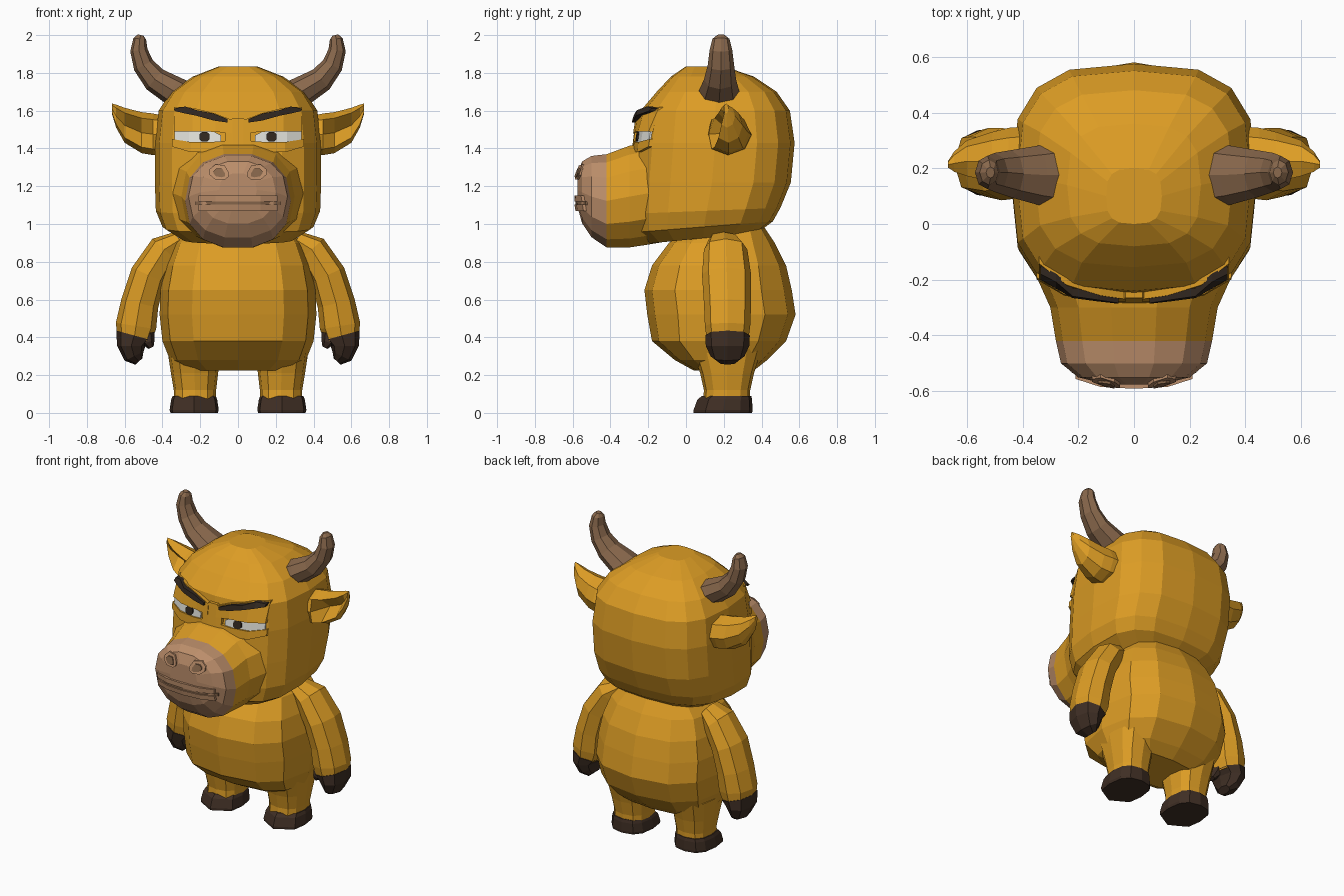
import bpy, math
from mathutils import Vector
from mathutils.bvhtree import BVHTree
import bmesh


def material(name, rgb):
    m = bpy.data.materials.new(name)
    m.diffuse_color = (*rgb, 1)
    return m


HIDE = material("golden hide", (0.72, 0.335, 0.018))
SNOUT = material("snout pink", (0.50, 0.27, 0.145))
HORN = material("horn brown", (0.25, 0.138, 0.072))
HOOF = material("hoof brown", (0.050, 0.028, 0.018))
WHITE = material("eye white", (0.75, 0.75, 0.70))
DARK = material("dark brown", (0.03, 0.02, 0.014))


def spow(v, p):
    return math.copysign(abs(v) ** p, v)


def ring(c, u, v, n=12, e=2.0):
    """Rounded-square cross-section around c spanned by vectors u and v."""
    c, u, v = Vector(c), Vector(u), Vector(v)
    out = []
    for i in range(n):
        a = 2 * math.pi * i / n
        out.append(c + u * spow(math.cos(a), 2 / e) + v * spow(math.sin(a), 2 / e))
    return out


def loft(name, rings, mat, mirror=False):
    """Skin a list of rings, cap both ends; optionally mirror across x."""
    bm = bmesh.new()
    rows = [[bm.verts.new(p) for p in r] for r in rings]
    n = len(rows[0])
    for a, b in zip(rows, rows[1:]):
        for i in range(n):
            j = (i + 1) % n
            bm.faces.new((a[i], a[j], b[j], b[i]))
    bm.faces.new(rows[0][::-1])
    bm.faces.new(rows[-1])
    bmesh.ops.recalc_face_normals(bm, faces=bm.faces[:])
    me = bpy.data.meshes.new(name)
    bm.to_mesh(me)
    bm.free()
    me.materials.append(mat)
    ob = bpy.data.objects.new(name, me)
    bpy.context.collection.objects.link(ob)
    if mirror:
        ob.modifiers.new("mirror", 'MIRROR').use_mirror_merge = False
    return ob


def level(z, yf, yb, hw, tilt=0, n=12, e=2.6, x=0):
    """Horizontal ring from front yf to back yb, half width hw."""
    d = (yb - yf) / 2
    return ring((x, (yf + yb) / 2, z), (hw, 0, 0), (0, d, tilt * d), n, e)


def tube(name, path, mat, n=8, e=2.0):
    """Mirrored limb along (x, y, z, depth radius, side radius) stations."""
    rings = []
    for i, (x, y, z, ry, rs) in enumerate(path):
        a, b = path[max(i - 1, 0)], path[min(i + 1, len(path) - 1)]
        t = Vector((b[0] - a[0], 0, b[2] - a[2])).normalized()
        rings.append(ring((x, y, z), (-t.z * rs, 0, t.x * rs), (0, ry, 0), n, e))
    return loft(name, rings, mat, True)


def surface(ob):
    me = ob.data
    return BVHTree.FromPolygons([v.co for v in me.vertices],
                                [p.vertices[:] for p in me.polygons])


def strip(name, tree, cols, off, mat, thick=0.009, mirror=True):
    """Band laid on a front surface; cols are (x, z low, z high)."""
    rings = []
    for x, lo, hi in cols:
        pts = []
        for z in (lo, hi):
            hit = tree.ray_cast(Vector((x, -2, z)), Vector((0, 1, 0)))[0]
            pts.append(Vector((x, hit.y - off, z)))
        back = [p + Vector((0, thick, 0)) for p in pts[::-1]]
        rings.append(pts + back)
    return loft(name, rings, mat, mirror)


# Torso
loft("torso", [level(*r) for r in (
    (0.225, 0.04, 0.36, 0.28), (0.28, -0.06, 0.43, 0.36),
    (0.38, -0.18, 0.53, 0.40), (0.52, -0.205, 0.58, 0.415),
    (0.65, -0.22, 0.56, 0.41), (0.78, -0.18, 0.53, 0.385),
    (0.90, -0.09, 0.47, 0.34), (0.99, 0.04, 0.41, 0.26))], HIDE)

# Skull
skull = loft("skull", [level(*r, n=16, e=3) for r in (
    (0.925, -0.20, 0.38, 0.30, 0.1), (0.985, -0.27, 0.46, 0.40, 0.08),
    (1.07, -0.28, 0.50, 0.435, 0.04), (1.22, -0.28, 0.555, 0.44),
    (1.43, -0.265, 0.575, 0.44), (1.60, -0.24, 0.55, 0.42),
    (1.70, -0.155, 0.48, 0.355), (1.78, -0.08, 0.36, 0.24),
    (1.835, 0.0, 0.20, 0.10))], HIDE)

# Muzzle, with a pink front end
muzzle = loft("muzzle", [
    ring((0, y, (lo + hi) / 2), (hw, 0, 0), (0, 0, (hi - lo) / 2), 14, 2.3)
    for y, hw, lo, hi in (
        (0.0, 0.40, 0.92, 1.42), (-0.20, 0.345, 0.885, 1.44),
        (-0.30, 0.30, 0.87, 1.42), (-0.42, 0.28, 0.87, 1.375),
        (-0.50, 0.262, 0.925, 1.365), (-0.55, 0.20, 1.0, 1.335),
        (-0.575, 0.10, 1.09, 1.27))], HIDE)
muzzle.data.materials.append(SNOUT)
for p in muzzle.data.polygons:
    p.material_index = int(p.center.y < -0.43)

face, nose = surface(skull), surface(muzzle)

# Nose bridge and brow ridges
strip("nose_bridge", face, [(-0.07, 1.40, 1.50), (-0.03, 1.39, 1.56), (0.03, 1.39, 1.56),
                            (0.07, 1.40, 1.50)], 0.022, HIDE, 0.05, False)
strip("brow_ridge", face, [(0.03, 1.48, 1.55), (0.12, 1.488, 1.585), (0.24, 1.49, 1.615),
                           (0.34, 1.49, 1.62)], 0.025, HIDE, 0.06)
strip("lower_lid", face, [(0.07, 1.39, 1.44), (0.14, 1.38, 1.434), (0.25, 1.38, 1.434),
                          (0.35, 1.41, 1.45)], 0.02, HIDE, 0.05)
# Eyes
strip("eye_white", face, [(0.09, 1.43, 1.47), (0.14, 1.425, 1.495), (0.26, 1.425, 1.495),
                          (0.335, 1.44, 1.49)], 0.012, WHITE)
strip("pupil", face, [(0.15, 1.45, 1.475), (0.165, 1.436, 1.487), (0.19, 1.436, 1.487),
                      (0.205, 1.45, 1.475)], 0.019, DARK)
# Eyebrows
strip("eyebrow", face, [(0.055, 1.537, 1.555), (0.13, 1.548, 1.585), (0.22, 1.573, 1.603),
                        (0.28, 1.585, 1.622), (0.335, 1.598, 1.612)], 0.042, DARK, 0.03)

# Lips and mouth line
for label, lo, hi in (("upper_lip", 1.118, 1.15), ("lower_lip", 1.07, 1.102)):
    strip(label, nose, [(x, lo, hi) for x in (-0.21, -0.12, 0, 0.12, 0.21)],
          0.016, SNOUT, 0.04, False)
strip("mouth_line", nose, [(x, 1.10, 1.12) for x in (-0.225, -0.12, 0, 0.12, 0.225)],
      0.009, HORN, mirror=False)
# Nostrils: raised rim with a darker hollow
strip("nostril_rim", nose, [(0.05, 1.25, 1.275), (0.07, 1.235, 1.31), (0.12, 1.235, 1.315),
                            (0.15, 1.26, 1.29)], 0.012, SNOUT, 0.04)
strip("nostril_hollow", nose, [(0.07, 1.252, 1.27), (0.085, 1.247, 1.295),
                               (0.115, 1.252, 1.295), (0.13, 1.268, 1.28)], 0.016, HORN)

# Horns
tube("horn", [(0.27, 0.175, 1.665, 0.12, 0.085), (0.35, 0.175, 1.71, 0.105, 0.078),
              (0.44, 0.18, 1.765, 0.085, 0.068), (0.50, 0.185, 1.84, 0.07, 0.056),
              (0.525, 0.185, 1.92, 0.06, 0.046), (0.52, 0.185, 1.98, 0.045, 0.034),
              (0.515, 0.185, 2.0, 0.02, 0.016)], HORN)

# Ears: tapered leaf with a hollow front
ear = []
for x, yf, yb, lo, hi, dent in ((0.38, 0.11, 0.35, 1.37, 1.57, 0),
                                (0.45, 0.10, 0.345, 1.365, 1.585, 0.02),
                                (0.51, 0.12, 0.33, 1.375, 1.592, 0.12),
                                (0.60, 0.15, 0.30, 1.43, 1.615, 0.08),
                                (0.645, 0.175, 0.26, 1.51, 1.632, 0.03),
                                (0.668, 0.20, 0.225, 1.585, 1.638, 0)):
    r = ring((x, (yf + yb) / 2, (lo + hi) / 2), (0, 0, (hi - lo) / 2),
             (0, (yb - yf) / 2, 0), 8)
    r[6].y += dent
    ear.append(r)
loft("ear", ear, HIDE, True)

# Arms and hands
tube("arm", [(0.31, 0.20, 0.915, 0.08, 0.05), (0.39, 0.21, 0.865, 0.115, 0.085),
             (0.475, 0.215, 0.73, 0.13, 0.095), (0.52, 0.22, 0.58, 0.125, 0.10),
             (0.54, 0.22, 0.46, 0.12, 0.108), (0.55, 0.22, 0.39, 0.11, 0.09)], HIDE, 8, 2.3)
tube("hand_hoof", [(0.55, 0.22, 0.41, 0.118, 0.098), (0.565, 0.22, 0.355, 0.115, 0.075),
                   (0.55, 0.22, 0.30, 0.09, 0.055), (0.525, 0.22, 0.272, 0.05, 0.025)],
     HOOF, 8, 2.3)
tube("hand_thumb", [(0.485, 0.20, 0.42, 0.07, 0.045), (0.475, 0.19, 0.375, 0.06, 0.035),
                    (0.46, 0.18, 0.345, 0.03, 0.015)], HOOF, 6)

# Legs
loft("leg", [level(z, yf, yb, hw, x=x) for z, yf, yb, hw, x in (
    (0.06, 0.09, 0.34, 0.112, 0.228), (0.12, 0.095, 0.34, 0.112, 0.228),
    (0.21, 0.075, 0.36, 0.125, 0.23), (0.34, 0.03, 0.40, 0.14, 0.235))], HIDE, True)

# Feet: hooves with two clefts at the front
foot = []
for z, yf, yb, hw in ((0.0, 0.04, 0.35, 0.125), (0.015, 0.04, 0.352, 0.13),
                      (0.07, 0.06, 0.35, 0.122), (0.09, 0.085, 0.345, 0.114)):
    r = level(z, yf, yb, hw, x=0.232)
    for i in (8, 10):
        r[i].y += 0.025
    foot.append(r)
loft("foot_hoof", foot, HOOF, True)
